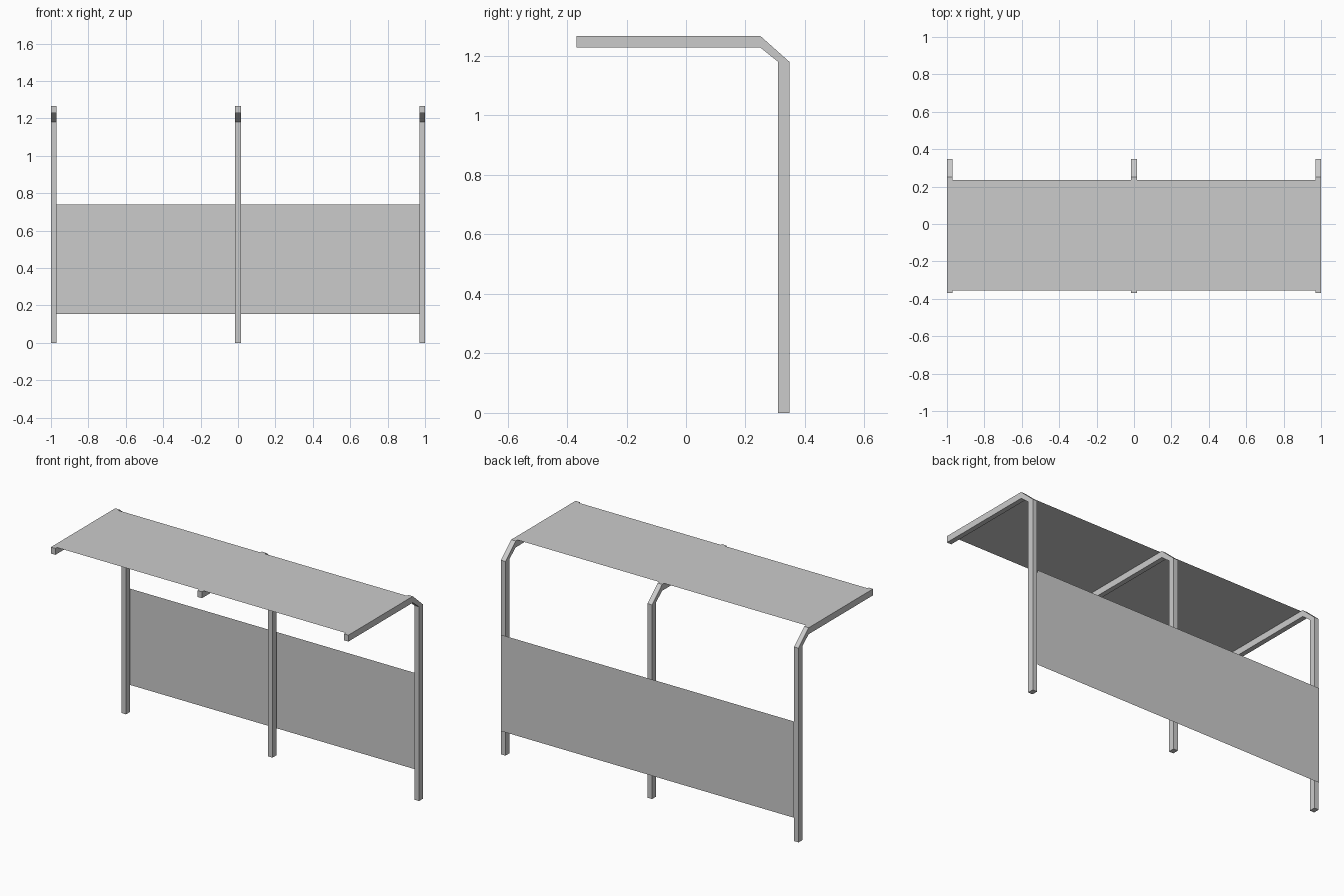
import bpy
import bmesh
from mathutils import Vector

cube = bpy.data.objects.get("Cube")
if cube:
    bpy.data.objects.remove(cube, do_unlink=True)

# Single plain grey
grey = bpy.data.materials.new("light_grey")
grey.use_nodes = True
colour = (0.6, 0.6, 0.6, 1.0)
grey.diffuse_color = colour
grey.node_tree.nodes["Principled BSDF"].inputs["Base Color"].default_value = colour

HALF_BAR = 0.015
POST_X = 1.0 - HALF_BAR
FRONT_Y, BACK_Y, TOP_Z = -0.368, 0.348, 1.267

# Side outline (y, z) of the bent bar: outer edge up and forward, inner edge back
BAR_PROFILE = [
    (BACK_Y, 0), (BACK_Y, 1.18), (0.25, TOP_Z), (FRONT_Y, TOP_Z),
    (FRONT_Y, 1.228), (0.25, 1.228), (0.31, 1.18), (0.31, 0),
]


def add_object(name, bm):
    mesh = bpy.data.meshes.new(name)
    bm.to_mesh(mesh)
    bm.free()
    mesh.materials.append(grey)
    obj = bpy.data.objects.new(name, mesh)
    bpy.context.collection.objects.link(obj)
    return obj


def bent_frame(name, x):
    """Extrude the bar outline sideways into a solid upright with an arm."""
    bm = bmesh.new()
    face = bm.faces.new([bm.verts.new((x - HALF_BAR, y, z)) for y, z in BAR_PROFILE])
    out = bmesh.ops.extrude_face_region(bm, geom=[face], use_keep_orig=True)
    moved = [v for v in out["geom"] if isinstance(v, bmesh.types.BMVert)]
    bmesh.ops.translate(bm, verts=moved, vec=(2 * HALF_BAR, 0, 0))
    bmesh.ops.recalc_face_normals(bm, faces=bm.faces)
    return add_object(name, bm)


def sheet(name, corner, across, along):
    """Thin flat panel spanned by two edge vectors from one corner."""
    c, a, b = Vector(corner), Vector(across), Vector(along)
    bm = bmesh.new()
    bm.faces.new([bm.verts.new(p) for p in (c, c + a, c + a + b, c + b)])
    return add_object(name, bm)


# Three bent bars
for name, x in (("right_frame", -POST_X), ("middle_frame", 0), ("left_frame", POST_X)):
    bent_frame(name, x)

# Roof sheet resting on the arms
sheet("roof_panel", (-POST_X, -0.355, TOP_Z + 0.001),
      (2 * POST_X, 0, 0), (0, 0.59, 0))

# Back sheet standing just behind the posts
sheet("back_panel", (POST_X, 0.368, 0.153),
      (-2 * POST_X, 0, 0), (0, 0, 0.585))
